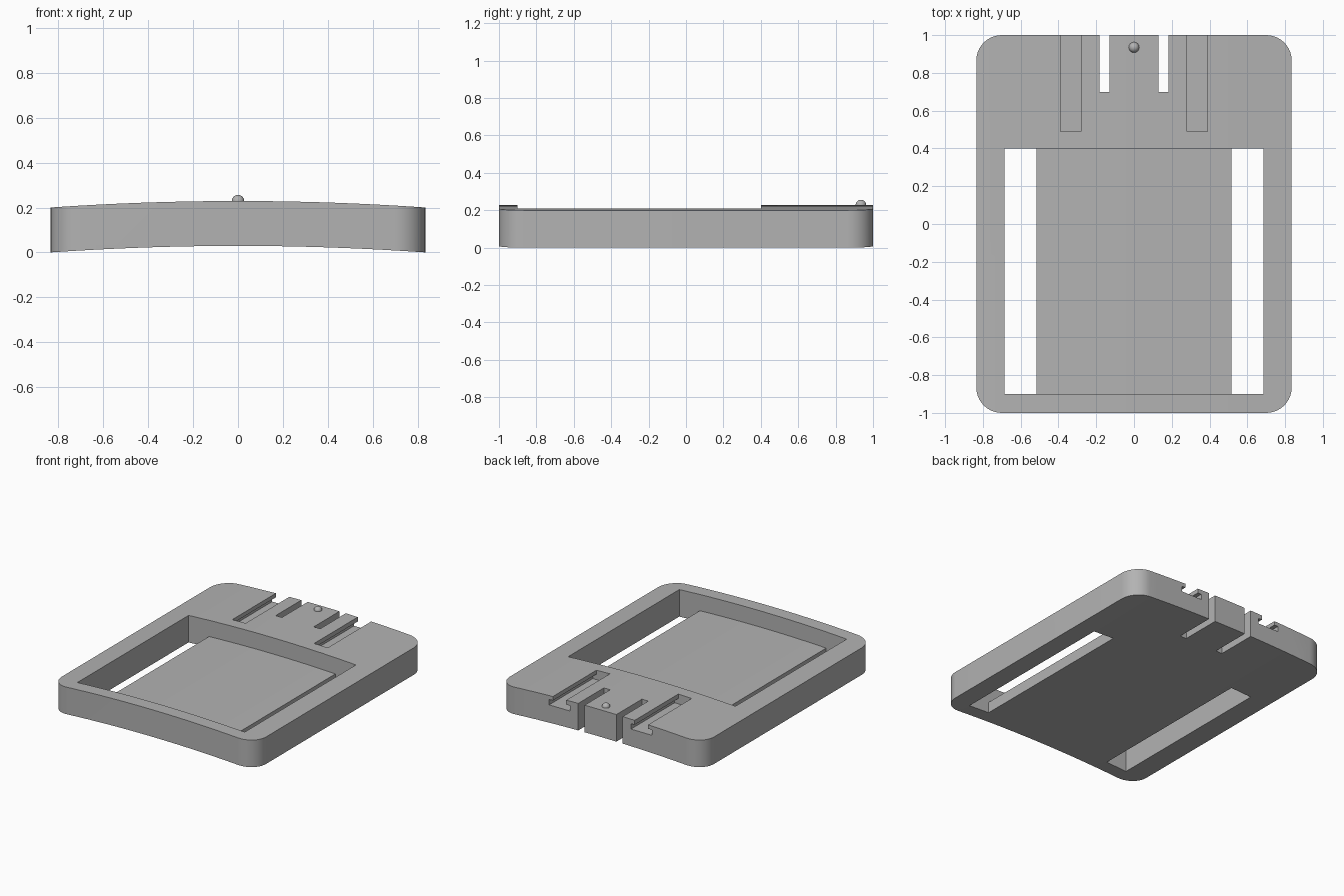
import bpy
import bmesh
from math import sin, cos, pi
from mathutils import Vector

cube = bpy.data.objects.get("Cube")
if cube:
    bpy.data.objects.remove(cube, do_unlink=True)

HALF_W, HALF_L, RISE, THICK = 0.835, 1.0, 0.029, 0.2

grey = bpy.data.materials.new("plain grey")
grey.use_nodes = True
colour = (0.45, 0.45, 0.45, 1)
grey.diffuse_color = colour
grey.node_tree.nodes["Principled BSDF"].inputs["Base Color"].default_value = colour


def crown(x):
    """Height of the gently arched underside."""
    return RISE * (1 - (x / HALF_W) ** 2)


def arch(x0, x1, lift, steps=16):
    xs = [x0 + (x1 - x0) * i / steps for i in range(steps + 1)]
    return [(x, crown(x) + lift) for x in xs]


def prism(name, points, start, end, upright=False):
    """Extrude an x-z profile along y, or an x-y outline along z."""
    bm = bmesh.new()
    place = (lambda u, v: (u, v, start)) if upright else (lambda u, v: (u, start, v))
    face = bm.faces.new([bm.verts.new(place(u, v)) for u, v in points])
    out = bmesh.ops.extrude_face_region(bm, geom=[face])
    verts = [g for g in out["geom"] if isinstance(g, bmesh.types.BMVert)]
    shift = Vector((0, 0, end - start)) if upright else Vector((0, end - start, 0))
    bmesh.ops.translate(bm, verts=verts, vec=shift)
    bmesh.ops.recalc_face_normals(bm, faces=bm.faces)
    mesh = bpy.data.meshes.new(name)
    bm.to_mesh(mesh)
    bm.free()
    obj = bpy.data.objects.new(name, mesh)
    bpy.context.collection.objects.link(obj)
    mesh.materials.append(grey)
    return obj


def carve(body, cutter, operation="DIFFERENCE"):
    """Apply a boolean and discard the cutter."""
    cutter.hide_render = True
    mod = body.modifiers.new("carve", "BOOLEAN")
    mod.operation, mod.solver, mod.object = operation, "EXACT", cutter
    bpy.context.view_layer.objects.active = body
    bpy.ops.object.modifier_apply(modifier=mod.name)
    bpy.data.objects.remove(cutter, do_unlink=True)


# Arched slab trimmed to a rounded rectangle
edge = HALF_W + 0.0001
body = prism("arched_tray", arch(-edge, edge, 0) + arch(edge, -edge, THICK),
             -HALF_L - 0.1, HALF_L + 0.1)
radius, outline = 0.135, []
for corner, (sx, sy) in enumerate([(1, 1), (-1, 1), (-1, -1), (1, -1)]):
    for i in range(11):
        a = (corner + i / 10) * pi / 2
        outline.append((sx * (HALF_W - radius) + radius * cos(a),
                        sy * (HALF_L - radius) + radius * sin(a)))
carve(body, prism("outline_trim", outline, -0.2, 0.5, True), "INTERSECT")

# Recessed pocket with an open slot down each side of its floor
pocket_x, floor_x, floor_z = 0.685, 0.517, 0.08
pocket = ([(-pocket_x, -0.1), (-floor_x, -0.1)] + arch(-floor_x, floor_x, floor_z)
          + [(floor_x, -0.1), (pocket_x, -0.1), (pocket_x, 0.4), (-pocket_x, 0.4)])
carve(body, prism("pocket_cutter", pocket, -0.9, 0.4))

for side in (-1, 1):
    # Undercut groove open at the back edge
    groove = [(0.25, 0.153), (0.42, 0.153), (0.42, 0.193), (0.39, 0.193),
              (0.39, 0.4), (0.28, 0.4), (0.28, 0.193), (0.25, 0.193)]
    carve(body, prism("groove_cutter", [(side * x, z) for x, z in groove], 0.49, 1.1))
    # Narrow slit that frees the spring tab
    slit = [(0.13, -0.1), (0.182, -0.1), (0.182, 0.4), (0.13, 0.4)]
    carve(body, prism("slit_cutter", [(side * x, z) for x, z in slit], 0.7, 1.1))

# Small round catch on the spring tab
bpy.ops.mesh.primitive_uv_sphere_add(segments=24, ring_count=16, radius=0.028,
                                     location=(0, 0.935, 0.228))
catch = bpy.context.object
catch.name = "catch_bump"
catch.data.materials.append(grey)

for obj in (body, catch):
    bpy.ops.object.select_all(action="DESELECT")
    obj.select_set(True)
    bpy.context.view_layer.objects.active = obj
    bpy.ops.object.shade_smooth_by_angle(angle=pi / 6)
